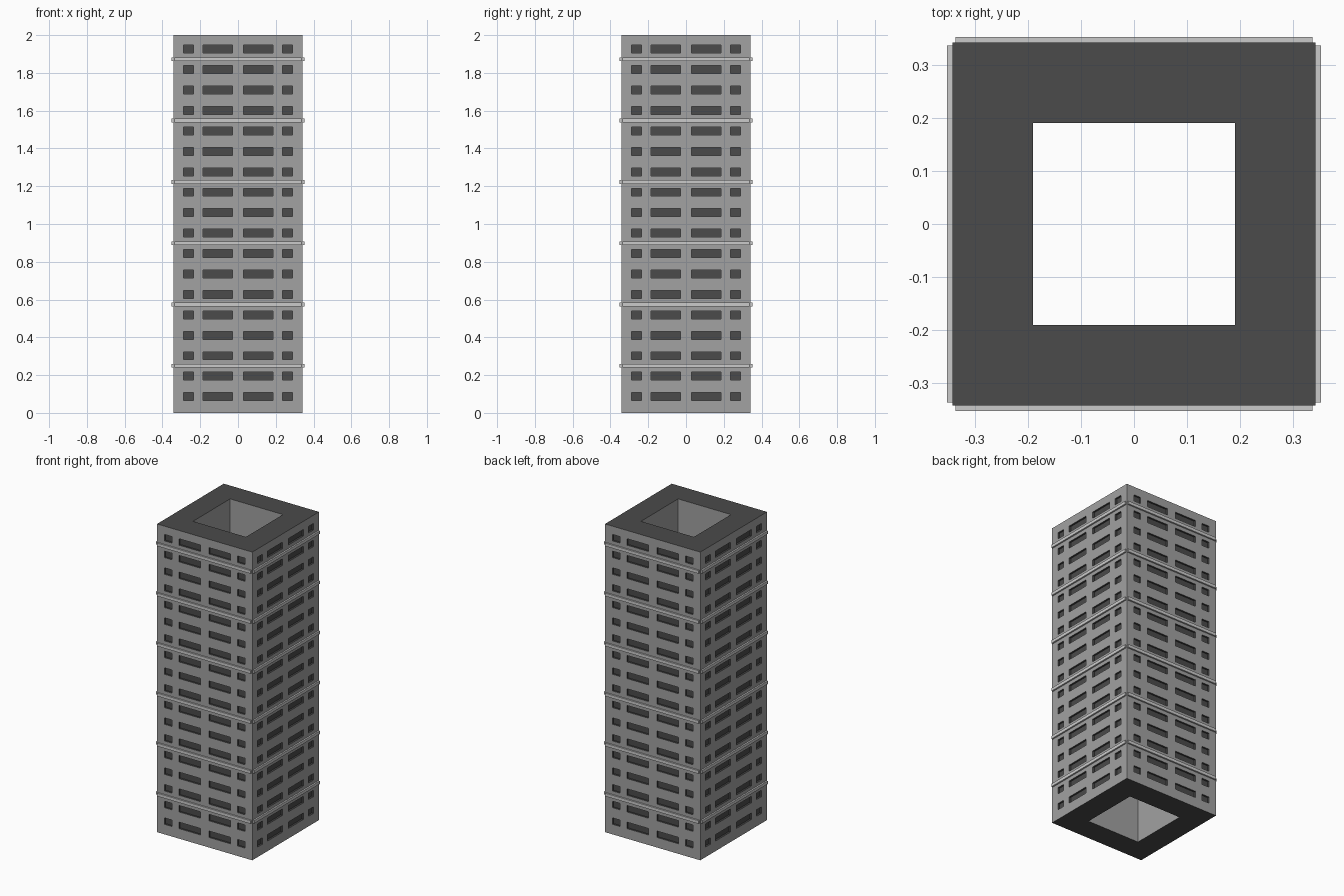
import bpy, bmesh

if "Cube" in bpy.data.objects:
    bpy.data.objects.remove(bpy.data.objects["Cube"])

H = 0.342        # half width of the tower
HOLE = 0.19      # half width of the open shaft
TOP = 2.0
DEPTH = 0.012    # window recess
ROWS, PITCH, FIRST, WIN_H = 18, 0.1082, 0.086, 0.042
WINDOWS = [(-0.288, -0.236), (-0.185, -0.03), (0.03, 0.185), (0.236, 0.288)]


def material(name, v):
    m = bpy.data.materials.new(name)
    m.diffuse_color = (v, v, v, 1)
    m.use_nodes = True
    m.node_tree.nodes["Principled BSDF"].inputs["Base Color"].default_value = m.diffuse_color
    return m


wall = material("wall_grey", 0.36)
dark = material("dark_grey", 0.07)
trim = material("trim_grey", 0.6)


def turn(side, a, out, z):
    # Side 0 is the front; each further side is a quarter turn
    x, y = a, -out
    for _ in range(side):
        x, y = -y, x
    return (x, y, z)


def finish(bm, name, mats):
    bmesh.ops.remove_doubles(bm, verts=bm.verts, dist=1e-5)
    bmesh.ops.recalc_face_normals(bm, faces=bm.faces)
    me = bpy.data.meshes.new(name)
    bm.to_mesh(me)
    bm.free()
    for m in mats:
        me.materials.append(m)
    ob = bpy.data.objects.new(name, me)
    bpy.context.collection.objects.link(ob)
    return ob


# Tower shell: gridded facades with recessed windows, end rings and shaft
bm = bmesh.new()


def quad(side, pts, mat):
    f = bm.faces.new([bm.verts.new(turn(side, *p)) for p in pts])
    f.material_index = mat


xs = [-H] + [v for w in WINDOWS for v in w] + [H]
zs = [0.0]
for r in range(ROWS):
    c = FIRST + r * PITCH
    zs += [c - WIN_H / 2, c + WIN_H / 2]
zs.append(TOP)

for s in range(4):
    for i in range(len(xs) - 1):
        for j in range(len(zs) - 1):
            a, b, c, d = xs[i], xs[i + 1], zs[j], zs[j + 1]
            ring = [(a, c), (b, c), (b, d), (a, d)]
            if i % 2 and j % 2:
                quad(s, [(x, H - DEPTH, z) for x, z in ring], 1)
                for k in range(4):
                    p, q = ring[k], ring[(k + 1) % 4]
                    quad(s, [(p[0], H, p[1]), (q[0], H, q[1]),
                             (q[0], H - DEPTH, q[1]), (p[0], H - DEPTH, p[1])], 1)
            else:
                quad(s, [(x, H, z) for x, z in ring], 0)
    # Top and bottom rings, with the outer edge split to meet the facade grid
    for z in (0.0, TOP):
        quad(s, [(x, H, z) for x in xs] + [(HOLE, HOLE, z), (-HOLE, HOLE, z)], 1)
    quad(s, [(-HOLE, HOLE, 0), (HOLE, HOLE, 0), (HOLE, HOLE, TOP), (-HOLE, HOLE, TOP)], 0)
finish(bm, "tower_shell", [wall, dark])

# Horizontal ledges, one bar per side every three floors
bm = bmesh.new()
for n in range(6):
    z = 0.249 + n * PITCH * 3
    for s in range(4):
        vs = [bm.verts.new(turn(s, a, o, z + dz))
              for a in (-0.336, 0.336) for o, dz in
              ((H - 0.01, -0.01), (H + 0.01, -0.01), (H + 0.01, 0.01), (H - 0.01, 0.01))]
        for k in range(4):
            m = (k + 1) % 4
            bm.faces.new([vs[k], vs[m], vs[m + 4], vs[k + 4]])
        bm.faces.new(vs[:4])
        bm.faces.new(vs[4:])
finish(bm, "floor_ledges", [trim])
